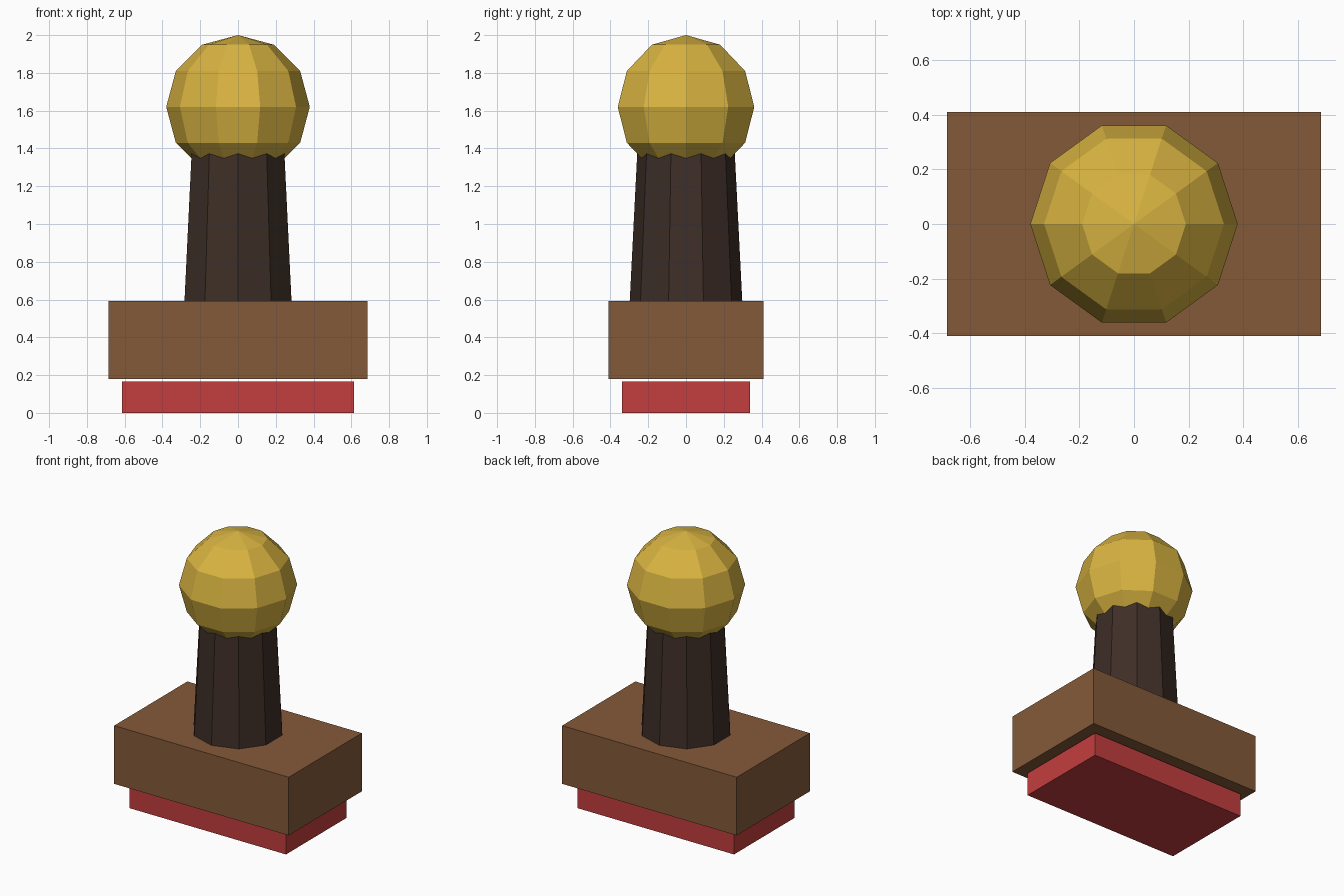
import bpy, bmesh, math
from mathutils import Matrix

if "Cube" in bpy.data.objects:
    bpy.data.objects.remove(bpy.data.objects["Cube"])


def material(name, rgb):
    # sRGB bytes to linear colour
    lin = [c / 255 / 12.92 if c < 11 else ((c / 255 + 0.055) / 1.055) ** 2.4 for c in rgb]
    m = bpy.data.materials.new(name)
    m.diffuse_color = (*lin, 1)
    m.use_nodes = True
    m.node_tree.nodes["Principled BSDF"].inputs["Base Color"].default_value = m.diffuse_color
    return m


def finish(name, bm, mat):
    bmesh.ops.recalc_face_normals(bm, faces=bm.faces)
    me = bpy.data.meshes.new(name)
    bm.to_mesh(me)
    bm.free()
    me.materials.append(mat)
    ob = bpy.data.objects.new(name, me)
    bpy.context.collection.objects.link(ob)
    return ob


def box(name, sx, sy, z0, z1, mat):
    bm = bmesh.new()
    m = Matrix.Translation((0, 0, (z0 + z1) / 2)) @ Matrix.Diagonal((sx, sy, z1 - z0, 1))
    bmesh.ops.create_cube(bm, size=1, matrix=m)
    return finish(name, bm, mat)


def lathe(name, profile, sides, phase, mat):
    # Stack rings from (radius, z) points; a zero radius closes to a point
    bm = bmesh.new()
    rings = []
    for r, z in profile:
        n = 1 if r < 1e-6 else sides
        angles = [phase + 2 * math.pi * i / sides for i in range(n)]
        rings.append([bm.verts.new((r * math.cos(a), r * math.sin(a), z)) for a in angles])
    for lo, hi in zip(rings, rings[1:]):
        for i in range(sides):
            j = (i + 1) % sides
            quad = [lo[i % len(lo)], lo[j % len(lo)], hi[j % len(hi)], hi[i % len(hi)]]
            bm.faces.new(list(dict.fromkeys(quad)))
    for ring in (rings[0], rings[-1]):
        if len(ring) > 1:
            bm.faces.new(ring)
    return finish(name, bm, mat)


wood = material("brown wood", (132, 90, 57))
dark = material("dark wood", (62, 46, 38))
gold = material("gold", (217, 180, 65))
red = material("red rubber", (196, 61, 61))

# Stamping pad and wooden block, with a thin gap between them
box("stamp_pad", 1.23, 0.68, 0, 0.165, red)
box("block", 1.37, 0.82, 0.18, 0.593, wood)

# Tapered ten-sided handle, corners on the y axis
lathe("handle", [(0.298, 0.59), (0.257, 1.40)], 10, math.pi / 2, dark)

# Faceted ball knob, corners on the x axis
R = 0.38
ball = [(R * math.sin(math.pi * k / 6), 1.62 - R * math.cos(math.pi * k / 6)) for k in range(7)]
lathe("knob", ball, 10, 0, gold)
